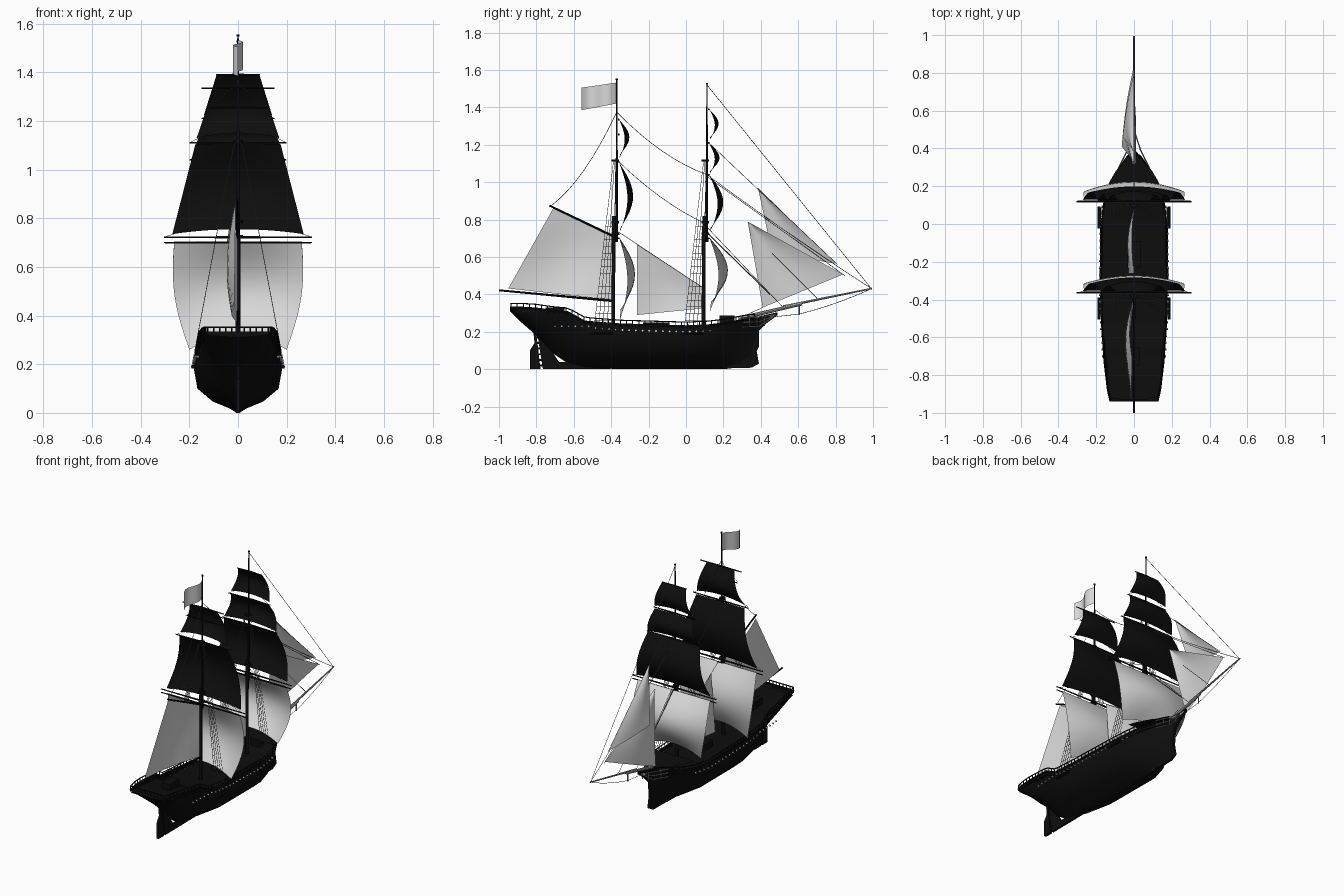
import bpy, bmesh, math
from mathutils import Vector

if "Cube" in bpy.data.objects:
    bpy.data.objects.remove(bpy.data.objects["Cube"])


def material(name, v):
    m = bpy.data.materials.new(name)
    m.use_nodes = True
    m.diffuse_color = (v, v, v, 1)
    m.node_tree.nodes["Principled BSDF"].inputs["Base Color"].default_value = (v, v, v, 1)
    return m


BLACK = material("black paint", 0.004)
CANVAS = material("pale canvas", 0.7)
ROPE = material("grey rope", 0.12)
SPAR = material("grey spar", 0.35)


def finish(name, bm, mat, smooth=False):
    bmesh.ops.recalc_face_normals(bm, faces=bm.faces)
    me = bpy.data.meshes.new(name)
    bm.to_mesh(me)
    bm.free()
    me.materials.append(mat)
    ob = bpy.data.objects.new(name, me)
    bpy.context.collection.objects.link(ob)
    if smooth:
        bpy.ops.object.select_all(action="DESELECT")
        ob.select_set(True)
        bpy.context.view_layer.objects.active = ob
        bpy.ops.object.shade_smooth_by_angle(angle=math.radians(40))
    return ob


def rod(bm, a, b, r1, r2=None, n=6):
    """Tapered rod between two points."""
    a, b = Vector(a), Vector(b)
    q = (b - a).to_track_quat("Z", "Y")
    rings = []
    for p, r in ((a, r1), (b, r1 if r2 is None else r2)):
        rings.append([bm.verts.new(p + q @ Vector((r * math.cos(k * math.tau / n), r * math.sin(k * math.tau / n), 0)))
                      for k in range(n)])
    for k in range(n):
        j = (k + 1) % n
        bm.faces.new((rings[0][k], rings[0][j], rings[1][j], rings[1][k]))
    bm.faces.new(rings[0][::-1])
    bm.faces.new(rings[1])


def path(bm, pts, r, n=4):
    for a, b in zip(pts, pts[1:]):
        rod(bm, a, b, r, n=n)


def plate(name, outline, half, mat, axis="x"):
    """Flat outline extruded both ways; (y, z) outline for x, (x, y, z0, z1) for z."""
    bm = bmesh.new()
    f = bm.faces.new([bm.verts.new((-half, y, z)) for y, z in outline])
    ext = bmesh.ops.extrude_face_region(bm, geom=[f])
    bmesh.ops.translate(bm, vec=(2 * half, 0, 0), verts=[v for v in ext["geom"] if isinstance(v, bmesh.types.BMVert)])
    return finish(name, bm, mat)


def grid(name, fn, nu, nv, mat):
    """Smooth surface from a function of u and v in 0..1."""
    bm = bmesh.new()
    vs = [[bm.verts.new(fn(i / nu, j / nv)) for i in range(nu + 1)] for j in range(nv + 1)]
    for j in range(nv):
        for i in range(nu):
            bm.faces.new((vs[j][i], vs[j][i + 1], vs[j + 1][i + 1], vs[j + 1][i]))
    return finish(name, bm, mat, True)


# Hull stations: y, half width, bottom, rail height, fullness
STATIONS = [(-.94, .13, .31, .335, 1), (-.88, .145, .25, .335, .9), (-.8, .155, .18, .33, .7),
            (-.72, .165, .09, .318, .4), (-.63, .17, .03, .31, .5), (-.54, .177, .01, .26, .75),
            (-.35, .182, 0, .245, 1), (0, .18, 0, .235, 1), (.12, .165, 0, .24, .8),
            (.2, .14, 0, .25, .5), (.28, .095, .01, .265, .25), (.34, .05, .02, .275, .1),
            (.39, .008, .12, .28, 0)]
SECTION = [(0, .03), (.08, .2), (.2, .58), (.42, .92), (.75, 1), (1, .95)]


def at(y):
    """Half width and rail height of the hull at a given y."""
    for a, b in zip(STATIONS, STATIONS[1:]):
        if y <= b[0]:
            k = (y - a[0]) / (b[0] - a[0])
            return a[1] + k * (b[1] - a[1]), a[3] + k * (b[3] - a[3])
    return STATIONS[-1][1], STATIONS[-1][3]


bm = bmesh.new()
rings = []
for y, w, zb, zt, full in STATIONS:
    half = [(w * (full * s + (1 - full) * t ** 1.3 * .97), zb + t * (zt - zb)) for t, s in SECTION]
    rings.append([bm.verts.new((-x, y, z)) for x, z in reversed(half)] + [bm.verts.new((x, y, z)) for x, z in half])
for a, b in zip(rings, rings[1:]):
    for k in range(len(a) - 1):
        bm.faces.new((a[k], a[k + 1], b[k + 1], b[k]))
bm.faces.new(rings[0])
finish("hull", bm, BLACK, True)

# Deck set below the rail
grid("deck", lambda u, v: ((2 * u - 1) * at(-.93 + 1.29 * v)[0] * .96, -.93 + 1.29 * v,
                           at(-.93 + 1.29 * v)[1] - .03), 2, 40, BLACK)
plate("keel_and_stem", [(-.765, 0), (.35, .008), (.39, .03), (.372, .13), (.385, .2), (.43, .245), (.49, .29),
                        (.49, .305), (.4, .285), (.3, .26), (.3, .03), (-.68, .04), (-.78, .19), (-.795, .19)],
      .008, BLACK)
plate("rudder", [(-.835, 0), (-.778, 0), (-.8, .19), (-.815, .19), (-.81, .14), (-.835, .1)], .008, BLACK)
bm = bmesh.new()
for k in range(6):
    z = .02 + k * .03
    rod(bm, (0, -.79 - z * .1, z), (0, -.755 - z * .16, z), .006)
finish("rudder_hinges", bm, BLACK)

# Raised foredeck, deckhouse and hatches
grid("foredeck", lambda u, v: ((2 * u - 1) * at(.14 + .22 * v)[0] * 1.02, .14 + .22 * v, .288), 2, 8, BLACK)
for name, y, length, wide, z0, z1 in (("deckhouse", -.16, .14, .07, .2, .25), ("cabin_skylight", -.7, .1, .06, .27, .33),
                                      ("windlass_house", .22, .08, .07, .22, .288)):
    plate(name, [(y - length / 2, z0), (y + length / 2, z0), (y + length / 2, z1), (y - length / 2, z1)], wide / 2, BLACK)

# Rails, posts and small pale ports along both sides
rails, ports, headrails = bmesh.new(), bmesh.new(), bmesh.new()
for s in (-1, 1):
    def edge(y, up):
        w, z = at(y)
        return (s * w * .955, y, z + up)
    ys = [-.935 + k * .0325 for k in range(41)]
    path(rails, [edge(y, .017) for y in ys], .0035, 6)
    path(rails, [edge(y, -.008) for y in ys], .005, 6)
    for y in ys:
        rod(rails, edge(y, -.02), edge(y, .017), .003)
    for k in range(24):
        y = -.7 + k * .036
        w, z = at(y)
        z = z - .035 if y > -.5 else .23
        rod(ports, (s * (w - .006), y, z), (s * (w + .003), y, z), .006, n=4)
    for z in (.225, .25, .275):
        path(headrails, [(s * .08, .3, z), (s * .035, .39, z + .003), (s * .006, .48, .29)], .0035)
    for y in (.34, .38, .42):
        rod(headrails, (s * (.055 - (y - .34) * .4), y, .23), (s * (.055 - (y - .34) * .4), y, .285), .003)
path(rails, [(k * .0248, -.937, .352) for k in range(-5, 6)], .0035, 6)
for k in range(-5, 6):
    rod(rails, (k * .0248, -.937, .32), (k * .0248, -.937, .352), .003)
finish("rails", rails, BLACK)
finish("side_ports", ports, CANVAS)
finish("bow_headrails", headrails, SPAR)

# Masts, yards and their square sails
MASTS = [("main", -.37, 1.555), ("fore", .112, 1.53)]
YARDS = {"main": [(.7, .305), (.722, .305), (1.11, .2), (1.255, .12), (1.335, .15)],
         "fore": [(.7, .305), (.722, .305), (1.04, .2), (1.21, .15), (1.39, .09)]}
# Each sail: bottom, top, half widths, centre belly, edge belly, foot rise
SAILS = {"main": [(.26, .705, .2, .262, .085, .045, .06), (.735, 1.105, .27, .175, .075, .045, .02),
                  (1.13, 1.335, .17, .1, .055, .03, .02)],
         "fore": [(.31, .705, .2, .262, .1, .05, .05), (.735, 1.04, .27, .19, .075, .045, .02),
                  (1.045, 1.205, .19, .14, .055, .03, .015), (1.225, 1.39, .14, .088, .05, .03, .015)]}
for name, y, top in MASTS:
    bm = bmesh.new()
    rod(bm, (0, y - .02, .05), (0, y - .016, .82), .011, .009, 10)
    rod(bm, (0, y, .68), (0, y, 1.13), .007, .006, 8)
    rod(bm, (0, y, 1.1), (0, y, top), .0055, .003, 8)
    rod(bm, (0, y, top - .008), (0, y, top), .006, n=8)
    for z in (.72, .78, 1.11):
        rod(bm, (0, y - .008, z), (0, y - .008, z + .012), .02, n=8)
    finish(name + "_mast", bm, BLACK, True)
    bm = bmesh.new()
    for z, hw in YARDS[name]:
        for s in (-1, 1):
            rod(bm, (0, y + .01, z), (s * hw, y + .008, z), .0055, .003)
    finish(name + "_yards", bm, BLACK, True)
    for k, (z0, z1, w0, w1, belly, side, rise) in enumerate(SAILS[name]):
        def square(u, v):
            c = 2 * u - 1
            w = w0 + (w1 - w0) * v + (.03 * math.sin(math.pi * v) if k == 0 else 0)
            bulge = math.sin(math.pi * min(1, v * .97 + .03)) * (side + (belly - side) * (1 - c * c))
            return (c * w, y + .012 + bulge, z0 + rise * (1 - c * c) * (1 - v) + (z1 - z0) * v)
        grid("%s_square_sail_%d" % (name, k + 1), square, 14, 12, CANVAS if k == 0 else BLACK)

    # Shrouds with ratlines and chain plates
    bm, chains = bmesh.new(), bmesh.new()
    for s in (-1, 1):
        feet = [Vector((s * .19, y - .125 + k * .024, .19)) for k in range(5)]
        heads = [Vector((s * .075, y - .055 + k * .011, .8)) for k in range(5)]
        for k in range(5):
            rod(bm, feet[k], heads[k], .0014, n=4)
        for k in (0, 2, 4):
            rod(bm, heads[k], (s * .015, y - .018 + k * .003, 1.11), .0014, n=4)
        for k in range(1, 17):
            rod(bm, feet[0].lerp(heads[0], k / 17), feet[4].lerp(heads[4], k / 17), .0011, n=4)
        rod(chains, feet[0] + Vector((-s * .004, -.01, 0)), feet[4] + Vector((-s * .004, .01, 0)), .008)
        for sail, (z, hw) in enumerate(YARDS[name][1:4]):
            rod(bm, (s * hw, y, z), (0, y, z + .1), .001, n=4)
    finish(name + "_shrouds", bm, ROPE)
    finish(name + "_chain_plates", chains, BLACK)

# Gaff, boom and bowsprit
bm = bmesh.new()
rod(bm, (0, -.385, .71), (0, -.73, .875), .006, .005, 8)
rod(bm, (0, -.385, .365), (0, -1, .422), .007, .005, 8)
finish("gaff_and_boom", bm, BLACK, True)
bm = bmesh.new()
rod(bm, (0, .28, .27), (0, .62, .35), .011, .009, 8)
rod(bm, (0, .52, .335), (0, .995, .432), .007, .004, 8)
rod(bm, (0, .605, .355), (0, .605, .29), .004)
finish("bowsprit", bm, SPAR, True)


# Fore and aft sails: corner order lower fore, lower aft, upper aft, upper fore
def lengthwise(name, a, b, c, d, belly):
    a, b, c, d = (Vector((x, y, z)) for x, y, z in (a, b, c, d))

    def fn(u, v):
        p = a.lerp(b, u).lerp(d.lerp(c, u), v)
        p.x += belly * math.sin(math.pi * u) * math.sin(math.pi * (.15 + .7 * v))
        return p
    grid(name, fn, 10, 10, CANVAS)


lengthwise("spanker", (0, -.39, .37), (-.015, -.95, .432), (-.01, -.71, .86), (0, -.39, .715), -.04)
lengthwise("middle_staysail", (0, .085, .325), (-.03, -.262, .29), (0, -.262, .67), (0, .085, .44), -.025)
lengthwise("outer_jib", (0, .8, .565), (-.06, .46, .62), (0, .385, .97), (0, .387, .968), -.015)
lengthwise("inner_jib", (0, .84, .507), (-.065, .41, .33), (0, .33, .79), (0, .332, .788), -.02)
grid("flag", lambda u, v: (.02 * math.sin(u * math.tau), -.375 - .185 * u, 1.42 - .035 * u + v * (.112 + .008 * u)),
     12, 3, CANVAS)


# Stays and running ropes: start, end, sag
def stay(bm, a, b, sag=0, r=.0015):
    pts = [Vector((0, *a)).lerp(Vector((0, *b)), k / 8) - Vector((0, 0, sag * 4 * (k / 8) * (1 - k / 8))) for k in range(9)]
    path(bm, pts, r)


bm = bmesh.new()
for a, b, sag in (((.112, 1.52), (.99, .432), 0), ((.112, 1.22), (.81, .56), 0), ((.112, 1.04), (.99, .432), .01),
                  ((.112, 1.03), (.85, .5), 0), ((.112, .76), (.52, .33), 0), ((-.37, 1.375), (.112, 1.04), .04),
                  ((-.37, 1.12), (.1, .78), .03), ((-.37, .74), (.1, .43), 0), ((-.37, 1.375), (-.72, .875), .06),
                  ((.99, .43), (.605, .295), .01), ((.605, .295), (.47, .28), 0), ((.41, .33), (.3, .28), 0),
                  ((.46, .62), (.7, .38), 0)):
    stay(bm, a, b, sag)
stay(bm, (.112, .73), (.45, .4), 0, .003)
finish("stays", bm, ROPE)
